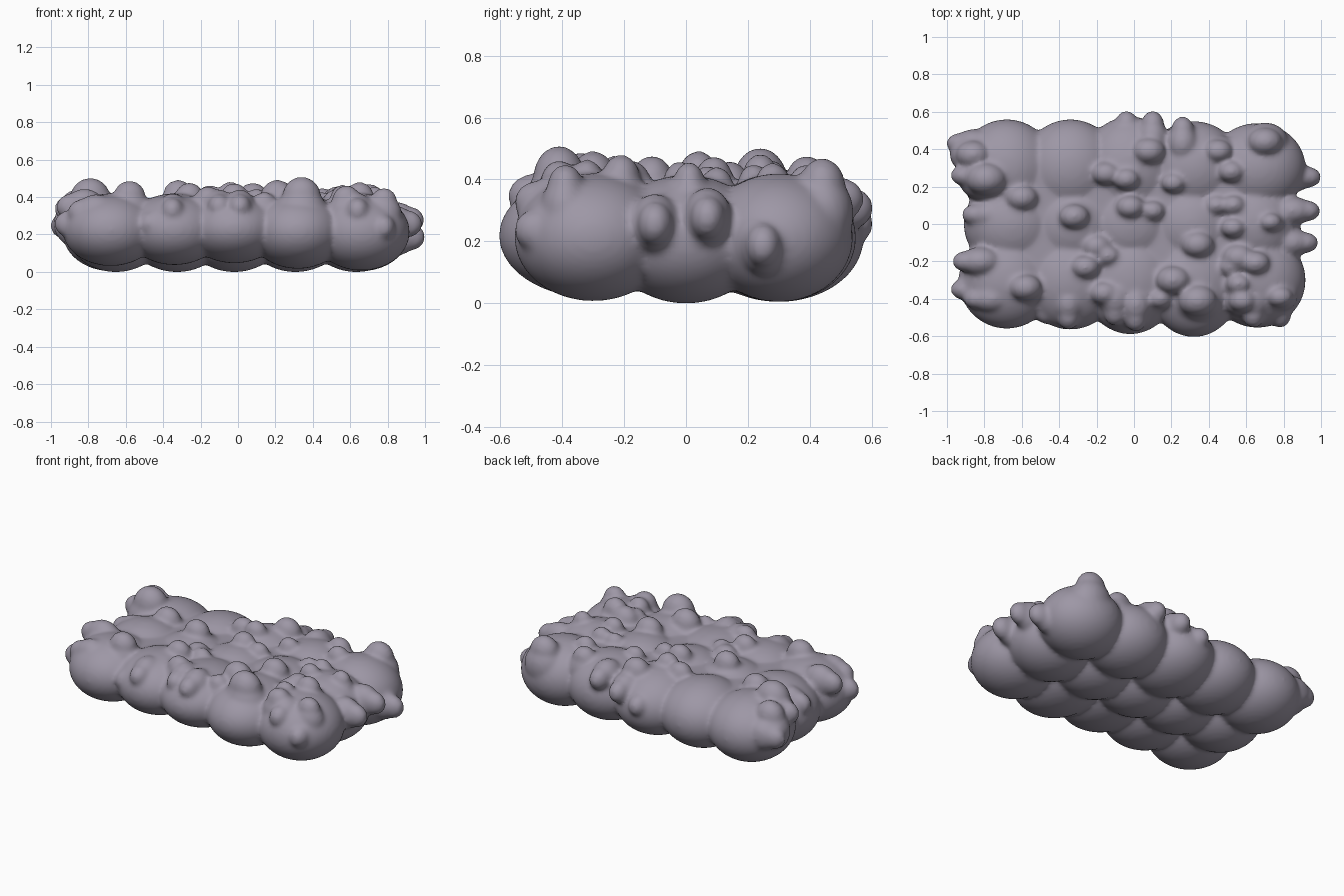
import bpy
import bmesh
import math
from mathutils import Matrix, Vector

default_cube = bpy.data.objects.get("Cube")
if default_cube:
    bpy.data.objects.remove(default_cube, do_unlink=True)

# Main lobes: five columns by three rows, each an overlapping ellipsoid
COLUMNS = [-.68, -.34, -.02, .32, .66]
FRONT_REACH = [.56, .565, .59, .605, .555]
FRONT_BOTTOM = [.035, .04, .05, .02, .01]
BACK_REACH = [.56, .56, .575, .55, .54]
ROW = .3
TOP = .423
MID_Z = .215
WIDTH = .258
HEIGHT = .208
lobes = []
for x, front, bottom, back in zip(COLUMNS, FRONT_REACH, FRONT_BOTTOM, BACK_REACH):
    lobes.append((Vector((x, -ROW, (TOP + bottom) / 2)),
                  Vector((WIDTH, front - ROW, (TOP - bottom) / 2))))
    lobes.append((Vector((x * .96, 0, MID_Z - .005)), Vector((WIDTH, .25, HEIGHT))))
    lobes.append((Vector((x, ROW, MID_Z)), Vector((WIDTH, back - ROW, HEIGHT))))

# Knobs on the upper surface: x, y, radius
TOP_KNOBS = [
    (-.86, .37, .085), (-.79, .24, .1), (-.6, .14, .08), (-.32, .04, .075),
    (-.15, .27, .07), (-.04, .24, .065), (-.02, .09, .07), (.1, .07, .06),
    (.08, .39, .08), (.45, .39, .07), (.52, .28, .065), (.21, .22, .06),
    (.44, .1, .06), (.53, .1, .06), (.53, -.02, .06), (.73, .01, .055),
    (.7, .44, .085), (.34, -.11, .08), (.56, -.18, .08), (.65, -.21, .07),
    (.52, -.23, .06), (-.2, -.12, .075), (-.14, -.17, .06), (-.26, -.23, .07),
    (-.58, -.34, .08), (-.16, -.37, .07), (.21, -.3, .085), (.14, -.4, .06),
    (.34, -.41, .095), (.58, -.41, .07), (.56, -.32, .06), (.78, -.39, .065),
]
# Knobs on the two ends: x, y, z
END_KNOBS = [
    (-.922, .43, .25), (-.9, .26, .34), (-.84, .05, .3), (-.89, -.2, .35),
    (-.9, -.35, .26), (-.83, -.4, .32), (.92, .25, .19), (.915, .07, .28),
    (.905, -.1, .26),
]
# Knobs on the front and back: x, y, z
SIDE_KNOBS = [
    (.78, -.48, .24), (.64, -.48, .33), (-.35, -.49, .33), (-.47, -.46, .26),
    (-.1, -.47, .35), (.01, -.5, .35), (.1, .53, .31), (.26, .5, .34),
    (-.04, .53, .26),
]


def surface_height(x, y):
    """Height of the upper lobe surface above a point."""
    best = MID_Z
    for centre, size in lobes:
        d = ((x - centre.x) / size.x) ** 2 + ((y - centre.y) / size.y) ** 2
        if d < 1:
            best = max(best, centre.z + size.z * math.sqrt(1 - d))
    return best


def add_ball(bm, centre, size, detail):
    matrix = Matrix.Translation(centre) @ Matrix.Diagonal((*size, 1))
    bmesh.ops.create_icosphere(bm, subdivisions=detail, radius=1, matrix=matrix)


def add_knob(bm, centre, size, inward):
    """A knob with a wider, sunken mound that fairs it into the lobe."""
    centre, size = Vector(centre), Vector(size)
    add_ball(bm, centre, size, 3)
    add_ball(bm, centre + Vector(inward), size * 1.35, 3)


# Gather every ball in one mesh
bm = bmesh.new()
for centre, size in lobes:
    add_ball(bm, centre, size, 4)
for x, y, r in TOP_KNOBS:
    add_knob(bm, (x, y, surface_height(x, y) - .005),
             (r * 1.1, r * .9, r * 1.15), (0, 0, -r))
for x, y, z in END_KNOBS:
    add_knob(bm, (x, y, z), (.082, .058, .073), (math.copysign(.07, -x), 0, 0))
for x, y, z in SIDE_KNOBS:
    add_knob(bm, (x, y, z), (.062, .076, .07), (0, math.copysign(.07, -y), 0))
# Core that levels the dips between the lobes on the upper side
bmesh.ops.create_cube(bm, size=1, matrix=Matrix.Translation((0, 0, .29))
                      @ Matrix.Diagonal((1.4, .66, .17, 1)))
mesh = bpy.data.meshes.new("lumpy_slab")
bm.to_mesh(mesh)
bm.free()
slab = bpy.data.objects.new("lumpy_slab", mesh)
bpy.context.collection.objects.link(slab)

# Fuse the balls into one skin and soften the seams
remesh = slab.modifiers.new("fuse", 'REMESH')
remesh.mode = 'VOXEL'
remesh.voxel_size = .013
remesh.use_smooth_shade = True
soften = slab.modifiers.new("soften", 'SMOOTH')
soften.factor = .5
soften.iterations = 10
bpy.context.view_layer.update()
depsgraph = bpy.context.evaluated_depsgraph_get()
skin = bpy.data.meshes.new_from_object(slab.evaluated_get(depsgraph))
slab.modifiers.clear()
slab.data = skin
bpy.data.meshes.remove(mesh)
skin.name = "lumpy_slab"

# Settle the slab on the ground
skin.transform(Matrix.Translation((0, 0, -min(v.co.z for v in skin.vertices))))

# Single grey mauve colour
material = bpy.data.materials.new("grey_mauve")
material.use_nodes = True
colour = (.34, .31, .38, 1)
material.diffuse_color = colour
material.node_tree.nodes["Principled BSDF"].inputs["Base Color"].default_value = colour
skin.materials.clear()
skin.materials.append(material)
